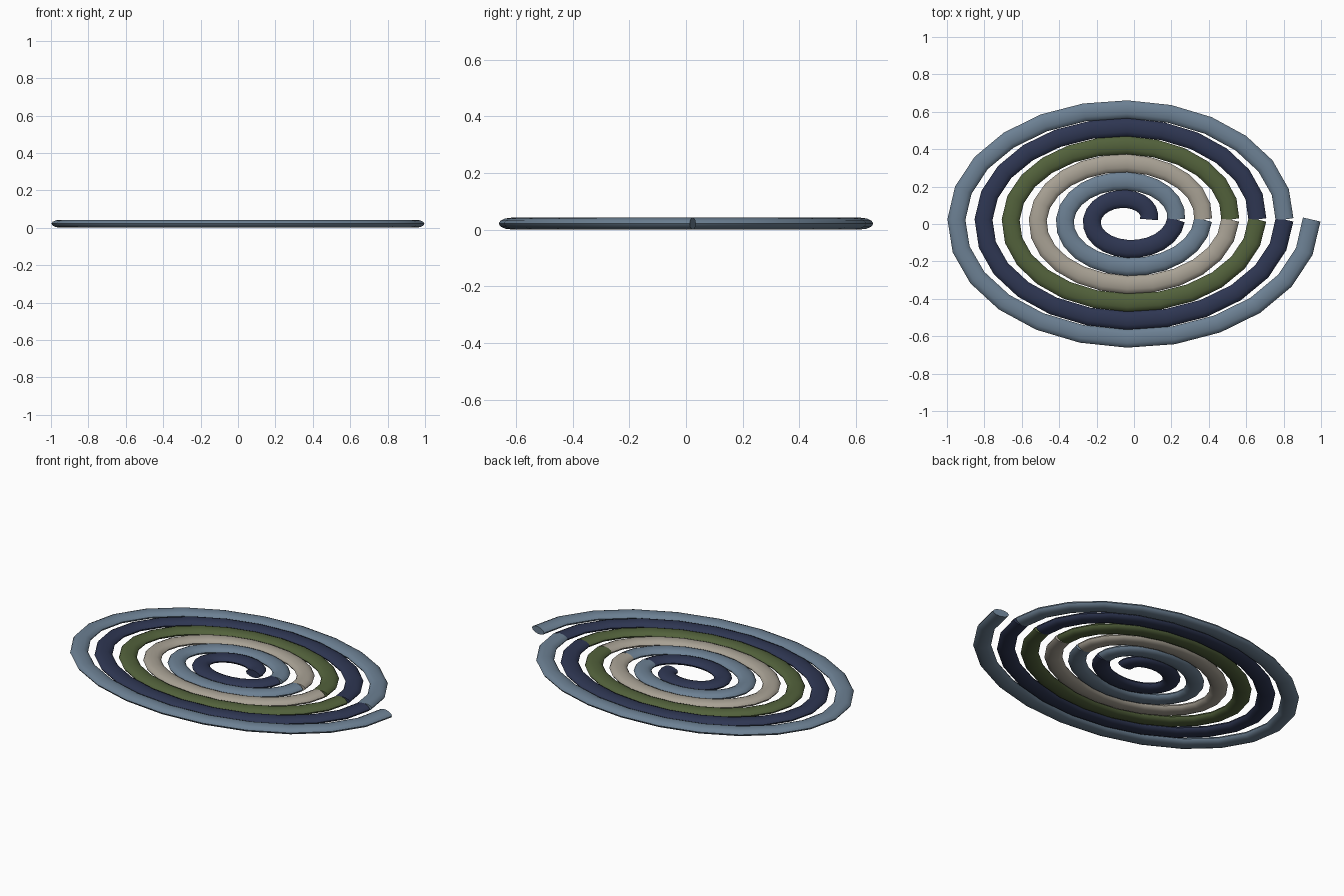
import bpy, bmesh, math
from mathutils import Vector

if "Cube" in bpy.data.objects:
    bpy.data.objects.remove(bpy.data.objects["Cube"])

SEG, SIDES = 24, 12            # path steps per turn, sides of the rope section
HALF_W, HALF_H = 0.048, 0.021  # flattened rope section
CX, CY, CZ = -0.036, 0.024, 0.022


def lin(c):
    c /= 255
    return c / 12.92 if c < 0.04045 else ((c + 0.055) / 1.055) ** 2.4


def material(name, rgb):
    m = bpy.data.materials.new(name)
    m.diffuse_color = (*[lin(c) for c in rgb], 1)
    m.use_nodes = True
    m.node_tree.nodes["Principled BSDF"].inputs["Base Color"].default_value = m.diffuse_color
    return m


navy = material("navy", (46, 54, 82))
slate = material("slate_blue", (108, 128, 147))
beige = material("beige", (168, 161, 148))
green = material("olive_green", (82, 97, 59))


def spiral(t):
    """Point on the oval spiral after t turns."""
    a = 2 * math.pi * t
    return Vector((CX + (0.116 + 0.145 * t) * math.cos(a),
                   CY + (0.085 + 0.096 * t) * math.sin(a), CZ))


def rope_turn(name, turn, mat):
    """One turn of rope swept along the spiral, with capped ends."""
    pts = [spiral(turn + i / SEG) for i in range(SEG + 1)]
    bm = bmesh.new()
    rings = []
    for i, p in enumerate(pts):
        d_in = (p - pts[i - 1]).normalized() if i else Vector()
        d_out = (pts[i + 1] - p).normalized() if i < SEG else Vector()
        tan = (d_in + d_out).normalized()
        side = Vector((tan.y, -tan.x, 0))
        ring = []
        for k in range(SIDES):
            b = 2 * math.pi * k / SIDES
            ring.append(bm.verts.new(p + side * HALF_W * math.cos(b)
                                     + Vector((0, 0, HALF_H * math.sin(b)))))
        rings.append(ring)
    for r0, r1 in zip(rings, rings[1:]):
        for k in range(SIDES):
            j = (k + 1) % SIDES
            bm.faces.new((r0[k], r0[j], r1[j], r1[k]))
    bm.faces.new(rings[0])
    bm.faces.new(rings[-1])
    bmesh.ops.recalc_face_normals(bm, faces=bm.faces)
    me = bpy.data.meshes.new(name)
    bm.to_mesh(me)
    bm.free()
    me.materials.append(mat)
    ob = bpy.data.objects.new(name, me)
    bpy.context.collection.objects.link(ob)
    bpy.ops.object.select_all(action='DESELECT')
    ob.select_set(True)
    bpy.context.view_layer.objects.active = ob
    bpy.ops.object.shade_smooth_by_angle(angle=math.radians(50))


# Six turns from the middle outwards
for n, mat in enumerate((navy, slate, beige, green, navy, slate)):
    rope_turn(f"rope_turn_{n + 1}", n, mat)
